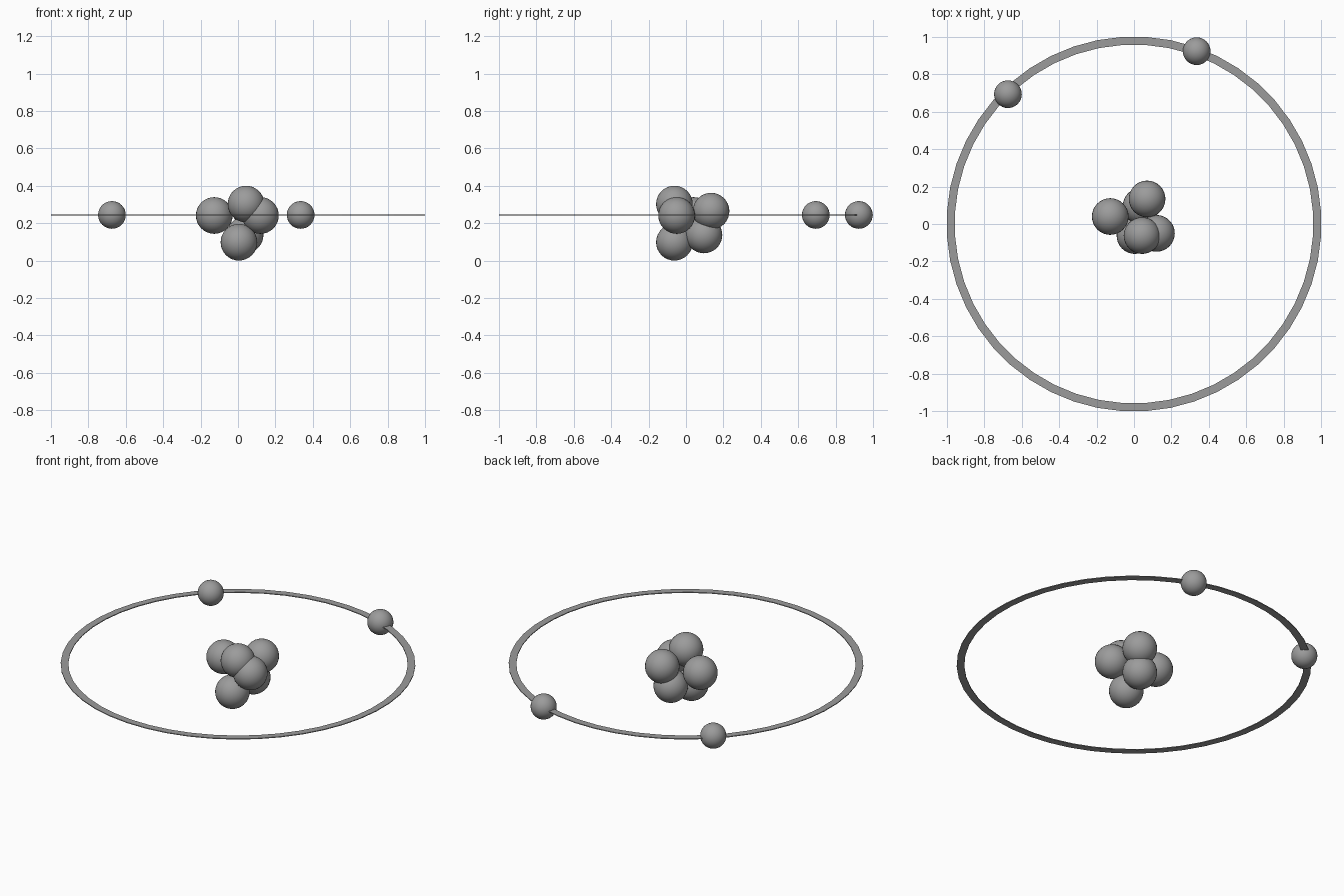
import bpy
import bmesh
import math
from mathutils import Matrix

cube = bpy.data.objects.get("Cube")
if cube:
    bpy.data.objects.remove(cube, do_unlink=True)

# One grey for everything
grey = bpy.data.materials.new("mid_grey")
grey.use_nodes = True
colour = (0.33, 0.33, 0.33, 1)
grey.diffuse_color = colour
grey.node_tree.nodes["Principled BSDF"].inputs["Base Color"].default_value = colour


def add_object(name, bm, smooth):
    mesh = bpy.data.meshes.new(name)
    for face in bm.faces:
        face.smooth = smooth
    bm.to_mesh(mesh)
    bm.free()
    mesh.materials.append(grey)
    obj = bpy.data.objects.new(name, mesh)
    bpy.context.collection.objects.link(obj)
    return obj


def add_ball(name, location, radius):
    bm = bmesh.new()
    bmesh.ops.create_uvsphere(bm, u_segments=32, v_segments=16, radius=radius)
    add_object(name, bm, True).location = location


ORBIT_Z = 0.244

# Nucleus: six overlapping balls
nucleus = {
    "left_front": (0.12, -0.05, 0.241),
    "top": (0.043, -0.062, 0.302),
    "bottom_front": (0.005, -0.062, 0.098),
    "right": (-0.127, 0.04, 0.241),
    "back": (0.07, 0.134, 0.264),
    "bottom_back": (0.038, 0.096, 0.137),
}
for place, location in nucleus.items():
    add_ball("nucleus_ball_" + place, location, 0.098)

# Two small balls riding on the orbit
add_ball("orbit_ball_right", (-0.674, 0.694, ORBIT_Z), 0.074)
add_ball("orbit_ball_left", (0.335, 0.924, ORBIT_Z), 0.074)

# Orbit: a thin flat ring with its sides square to the axes
SIDES = 48
INNER = 0.957
bm = bmesh.new()
half_step = math.pi / SIDES
bmesh.ops.create_circle(bm, segments=SIDES, radius=1 / math.cos(half_step),
                        matrix=Matrix.Rotation(half_step, 4, "Z"))
extruded = bmesh.ops.extrude_edge_only(bm, edges=bm.edges[:])
inner_verts = [v for v in extruded["geom"] if isinstance(v, bmesh.types.BMVert)]
bmesh.ops.scale(bm, vec=(INNER, INNER, 1), verts=inner_verts)
bmesh.ops.recalc_face_normals(bm, faces=bm.faces[:])
if bm.faces[:][0].normal.z < 0:
    bmesh.ops.reverse_faces(bm, faces=bm.faces[:])
ring = add_object("orbit_ring", bm, False)
ring.location.z = ORBIT_Z
thickness = ring.modifiers.new("Thickness", "SOLIDIFY")
thickness.thickness = 0.005
thickness.offset = 0
